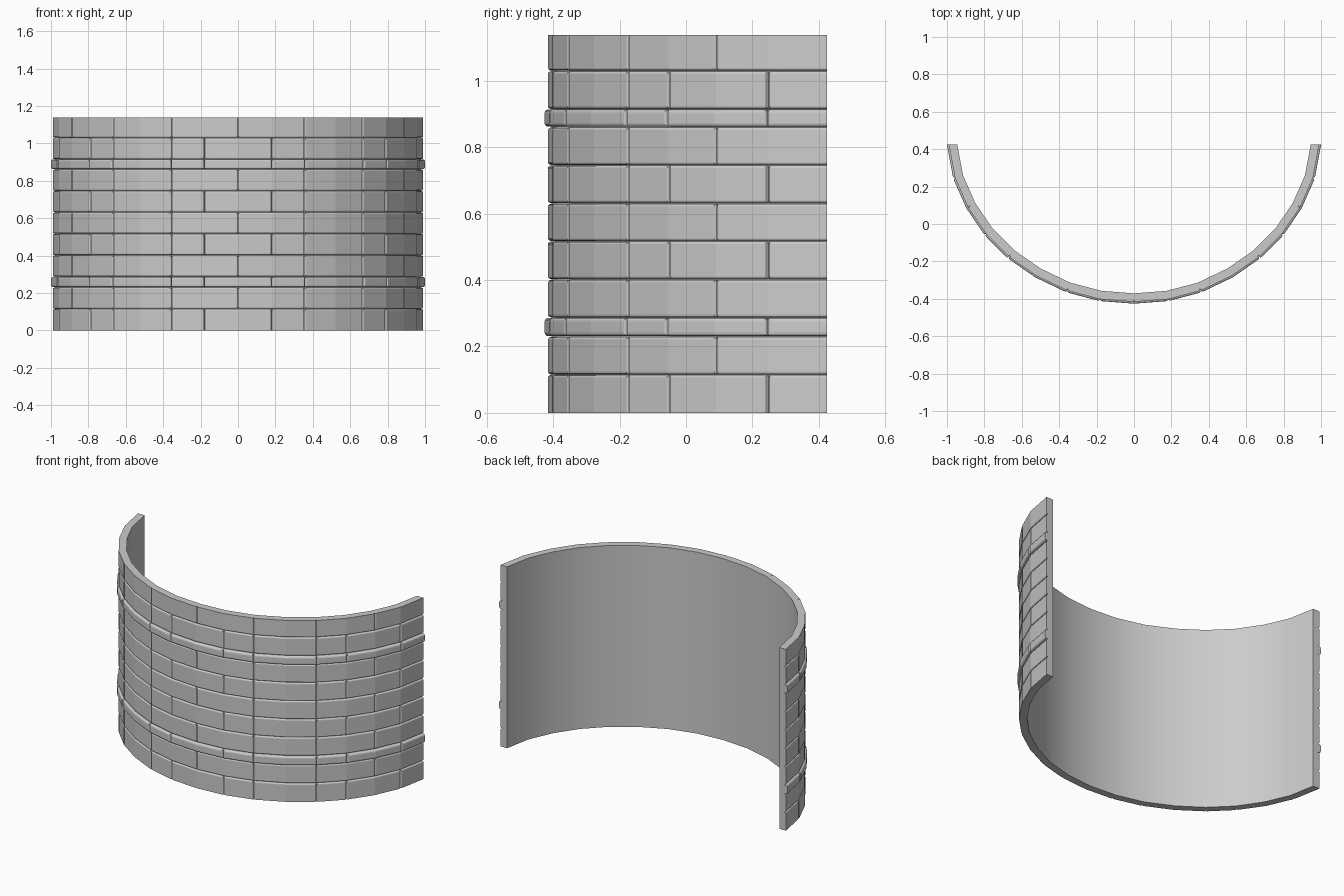
import bpy, bmesh, math
from mathutils import Vector

if "Cube" in bpy.data.objects:
    bpy.data.objects.remove(bpy.data.objects["Cube"])

HEIGHT = 1.138
THICK = 0.045      # full wall thickness
GROOVE = 0.011     # mortar depth behind the brick faces

# Plan of the outer face, centre to right end, then mirrored
half = [(0, -0.416), (0.181, -0.402), (0.357, -0.356), (0.522, -0.277), (0.668, -0.176),
        (0.791, -0.053), (0.888, 0.09), (0.957, 0.246), (0.99, 0.424)]
plan = [Vector((-x, y)) for x, y in half[:0:-1]] + [Vector(p) for p in half]
LAST = len(plan) - 1


def miter(i):
    """Outward offset direction at a plan point; ends are cut square to y."""
    if i in (0, LAST):
        return Vector((math.copysign(1, plan[i].x), 0))
    a = (plan[i] - plan[i - 1]).normalized()
    b = (plan[i + 1] - plan[i]).normalized()
    na, nb = Vector((a.y, -a.x)), Vector((b.y, -b.x))
    n = (na + nb).normalized()
    return n / n.dot(na)


normals = [miter(i) for i in range(LAST + 1)]


def point(u, depth, z):
    i = min(int(u), LAST - 1)
    f = u - i
    p = plan[i].lerp(plan[i + 1], f) + normals[i].lerp(normals[i + 1], f) * depth
    return (p.x, p.y, z)


def finish(bm, name):
    bmesh.ops.recalc_face_normals(bm, faces=bm.faces)
    mesh = bpy.data.meshes.new(name)
    bm.to_mesh(mesh)
    bm.free()
    obj = bpy.data.objects.new(name, mesh)
    bpy.context.collection.objects.link(obj)
    return obj


def edge_steps(base, top, size, rounded):
    """(inset, depth) steps from the mortar up to the brick face."""
    if not rounded:
        return [(0, base), (0, top)]
    rise = 0.009
    return [(0.001, base), (0.001, top - rise), (size * 0.3, top - rise * 0.4),
            (size * 0.6, top - rise * 0.1), (size, top)]


def add_brick(bm, u0, u1, z0, z1, top, size):
    base = -GROOVE - 0.004
    seg = 0.181
    left = edge_steps(base, top, size, u0 > 0)
    right = edge_steps(base, top, size, u1 < LAST)
    low = edge_steps(base, top, size, z0 > 0)
    high = edge_steps(base, top, size, z1 < HEIGHT)
    us = [(u0 + s / seg, d) for s, d in left]
    us += [(k, top) for k in range(int(u0) + 1, int(u1))]
    us += [(u1 - s / seg, d) for s, d in reversed(right)]
    zs = [(z0 + s, d) for s, d in low] + [(z1 - s, d) for s, d in reversed(high)]
    grid = [[bm.verts.new(point(u, min(du, dz), z)) for z, dz in zs] for u, du in us]
    for i in range(len(us) - 1):
        for j in range(len(zs) - 1):
            bm.faces.new((grid[i][j], grid[i + 1][j], grid[i + 1][j + 1], grid[i][j + 1]))
    # back face closes the brick
    n, m = len(us) - 1, len(zs) - 1
    ring = [grid[i][0] for i in range(n + 1)] + [grid[n][j] for j in range(1, m + 1)]
    ring += [grid[i][m] for i in range(n - 1, -1, -1)] + [grid[0][j] for j in range(m - 1, 0, -1)]
    back = [bm.verts.new(point(u, base, z)) for u in range(int(u0), int(u1) + 1) for z in (z0 + .001, z1 - .001)]
    for k in range(0, len(back) - 2, 2):
        bm.faces.new((back[k], back[k + 1], back[k + 3], back[k + 2]))


# Curved wall body
bm = bmesh.new()
rings = [[bm.verts.new(point(i, d, z)) for d, z in
          ((-GROOVE, 0), (-GROOVE, HEIGHT), (-THICK, HEIGHT), (-THICK, 0))] for i in range(LAST + 1)]
for a, b in zip(rings, rings[1:]):
    for k in range(4):
        bm.faces.new((a[k], b[k], b[(k + 1) % 4], a[(k + 1) % 4]))
bm.faces.new(rings[0])
bm.faces.new(rings[-1])
wall = finish(bm, "wall_body")
bpy.context.view_layer.objects.active = wall
wall.select_set(True)
bpy.ops.object.shade_smooth_by_angle(angle=math.radians(30))

# Brick courses; two alternating joint patterns, two thin projecting bands
pattern_a = [0, 2, 4, 6, 8, 10, 12, 14, 16]
pattern_b = [0, 1, 3, 4, 6, 7, 9, 10, 12, 13, 15, 16]
levels = [0, 0.115, 0.23, 0.287, 0.402, 0.517, 0.631, 0.746, 0.861, 0.915, 1.03, HEIGHT]
for row, kind in enumerate("BAbABABAbBA"):
    band = kind == "b"
    joints = pattern_a if kind == "A" else pattern_b
    bm = bmesh.new()
    for u0, u1 in zip(joints, joints[1:]):
        add_brick(bm, u0, u1, levels[row], levels[row + 1],
                  0.01 if band else 0.0, 0.013 if band else 0.009)
    finish(bm, f"{'band' if band else 'brick'}_course_{row + 1}")
